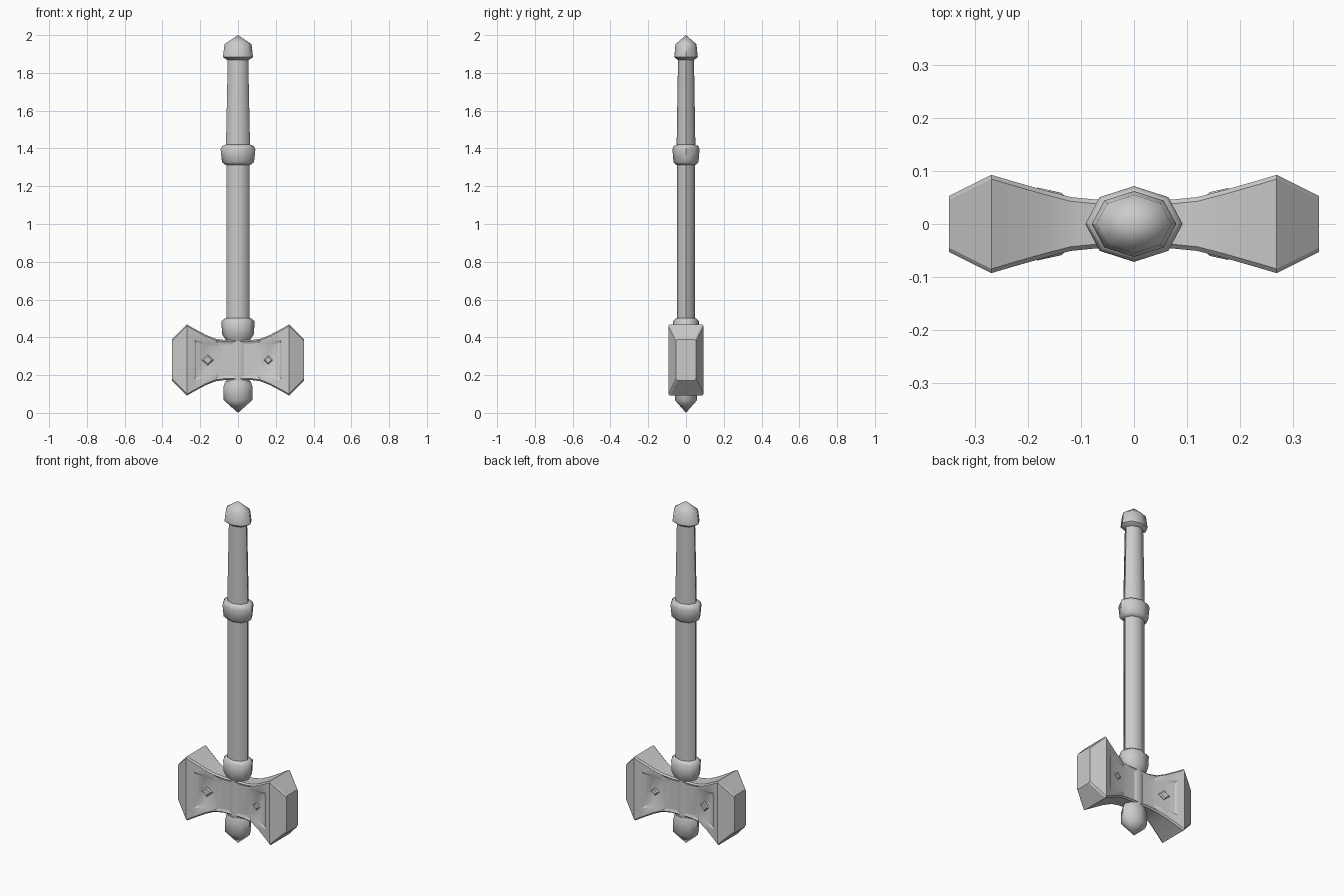
import bpy, bmesh, math

if "Cube" in bpy.data.objects:
    bpy.data.objects.remove(bpy.data.objects["Cube"])

GREY = (0.6, 0.6, 0.6, 1)
metal = bpy.data.materials.new("plain grey")
metal.use_nodes = True
metal.diffuse_color = GREY
metal.node_tree.nodes["Principled BSDF"].inputs["Base Color"].default_value = GREY

SIDES = 8
DEPTH = 0.78      # handle parts are narrower front to back
MID_Z = 0.28      # height of the head centre


def finish(bm, name, angle):
    bmesh.ops.recalc_face_normals(bm, faces=bm.faces)
    mesh = bpy.data.meshes.new(name)
    bm.to_mesh(mesh)
    bm.free()
    obj = bpy.data.objects.new(name, mesh)
    bpy.context.collection.objects.link(obj)
    mesh.materials.append(metal)
    bpy.ops.object.select_all(action='DESELECT')
    obj.select_set(True)
    bpy.context.view_layer.objects.active = obj
    bpy.ops.object.shade_smooth_by_angle(angle=math.radians(angle))
    return obj


def loft(bm, rings):
    """Skin between rings of vertices and cap both ends."""
    for a, b in zip(rings, rings[1:]):
        for i in range(len(a)):
            j = (i + 1) % len(a)
            bm.faces.new((a[i], a[j], b[j], b[i]))
    bm.faces.new(rings[0])
    bm.faces.new(rings[-1])


def turned(name, profile):
    """Eight-sided flattened turning from (radius, height) pairs."""
    bm = bmesh.new()
    rings = []
    for r, z in profile:
        rings.append([bm.verts.new((r * math.cos(math.tau * i / SIDES),
                                    r * DEPTH * math.sin(math.tau * i / SIDES), z))
                      for i in range(SIDES)])
    loft(bm, rings)
    bmesh.ops.remove_doubles(bm, verts=bm.verts, dist=0.0005)
    return finish(bm, name, 50)


# Handle and its fittings
turned("lower_handle", [(0.061, 0.15), (0.061, 1.33)])
turned("upper_handle", [(0.064, 1.40), (0.054, 1.88)])
turned("handle_end_cap", [(0.056, 1.868), (0.08, 1.884), (0.071, 1.952), (0.0001, 2)])
turned("grip_collar", [(0.066, 1.313), (0.085, 1.328), (0.092, 1.395),
                       (0.084, 1.413), (0.064, 1.42)])
turned("head_collar", [(0.06, 0.38), (0.084, 0.415), (0.088, 0.485), (0.068, 0.502)])
turned("bottom_spike", [(0.066, 0.17), (0.076, 0.14), (0.076, 0.068), (0.0001, 0)])

# Head: stations of (x, half depth, half height, half panel height)
half = [(0.07, 0.046, 0.106, 0.08), (0.12, 0.051, 0.113, 0.085),
        (0.17, 0.064, 0.133, 0.093), (0.233, 0.082, 0.167, 0.108),
        (0.27, 0.093, 0.188, 0.12), (0.35, 0.053, 0.108, 0.07)]
stations = [(-x, d, h, p) for x, d, h, p in reversed(half)]
stations += [(0, 0.045, 0.105, 0.08)] + half
C = 0.008
bm = bmesh.new()
rings = []
for x, d, h, p in stations:
    side = [(-d + C, -h), (-d, -h + C), (-d, -p), (-d, p), (-d, h - C), (-d + C, h)]
    section = side + [(-y, -z) for y, z in side]
    rings.append([bm.verts.new((x, y, MID_Z + z)) for y, z in section])
loft(bm, rings)
bmesh.ops.recalc_face_normals(bm, faces=bm.faces)

# Sunken panel on the front and back
panel = [f for f in bm.faces
         if all(abs(v.co.x) < 0.24 and abs(v.co.z - MID_Z) < 0.109 for v in f.verts)
         and abs(f.normal.y) > 0.8]
for sign in (-1, 1):
    faces = [f for f in panel if f.normal.y * sign > 0]
    bmesh.ops.inset_region(bm, faces=faces, thickness=0.012, depth=-0.007,
                           use_even_offset=True)
finish(bm, "hammer_head", 30)

# Diamond studs, tilted to follow the panel
for x, size, label in ((-0.16, 0.032, "right"), (0.16, 0.025, "left")):
    for sign, face in ((-1, "front"), (1, "back")):
        bm = bmesh.new()
        rings = []
        for scale, out in ((1, 0.045), (1, 0.058), (0.7, 0.064)):
            ring = []
            for i in range(4):
                a = math.tau * i / 4
                dx = size * scale * math.cos(a)
                tilt = 0.22 * dx * math.copysign(1, x)
                ring.append(bm.verts.new((x + dx, sign * (out + tilt),
                                          MID_Z + size * scale * 0.9 * math.sin(a))))
            rings.append(ring)
        loft(bm, rings)
        finish(bm, f"{face}_{label}_diamond_stud", 20)
